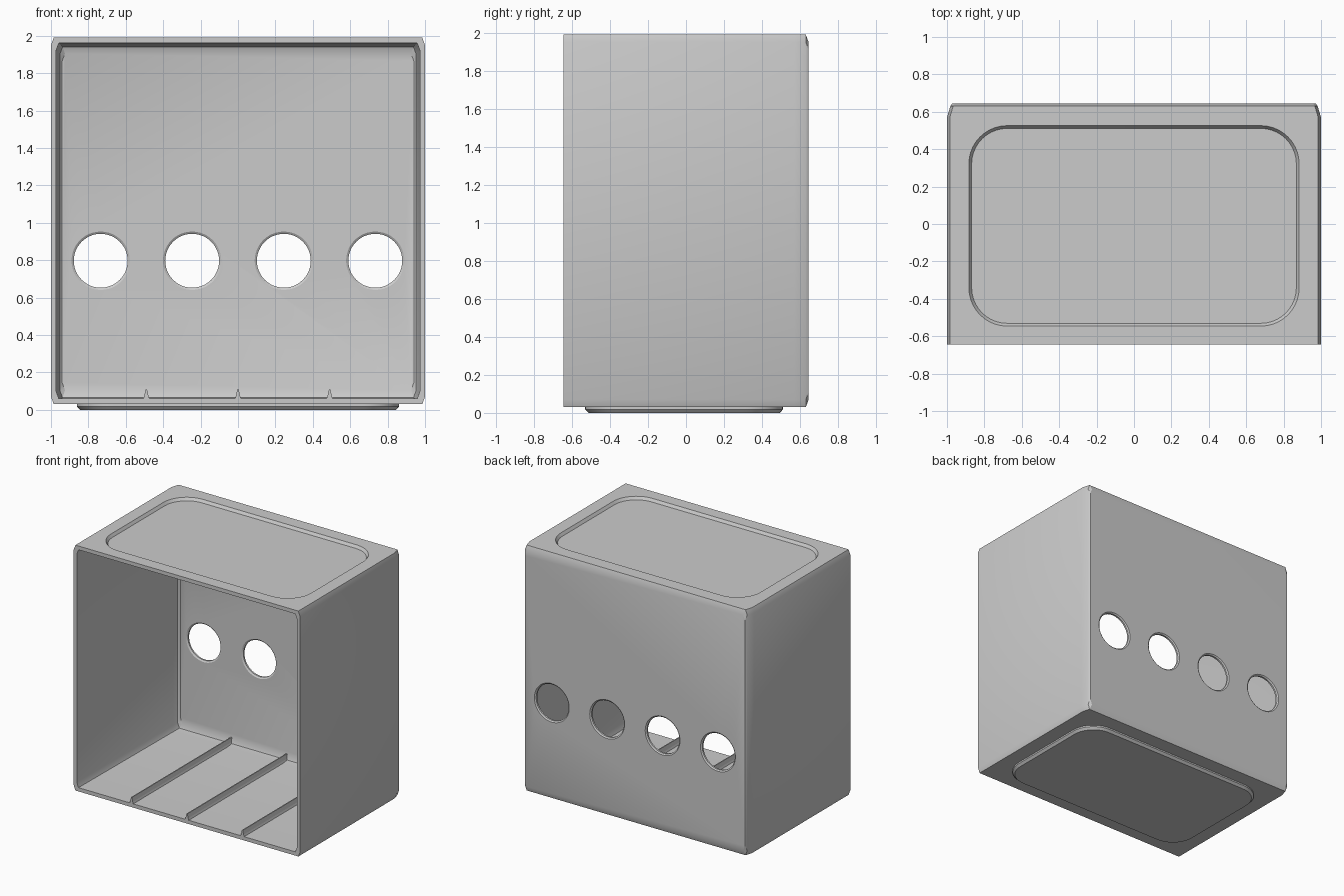
import bpy, bmesh, math

cube = bpy.data.objects.get("Cube")
if cube:
    bpy.data.objects.remove(cube, do_unlink=True)

GREY = (0.6, 0.6, 0.6, 1)
mat = bpy.data.materials.new("plain grey")
mat.use_nodes = True
mat.diffuse_color = GREY
for node in mat.node_tree.nodes:
    if node.type == 'BSDF_PRINCIPLED':
        node.inputs["Base Color"].default_value = GREY


def loft(name, rings):
    """Closed solid skinned through rings of equal point count."""
    bm = bmesh.new()
    loops = [[bm.verts.new(p) for p in ring] for ring in rings]
    n = len(loops[0])
    for a, b in zip(loops, loops[1:]):
        for i in range(n):
            j = (i + 1) % n
            bm.faces.new((a[i], a[j], b[j], b[i]))
    bm.faces.new(loops[0])
    bm.faces.new(loops[-1])
    bmesh.ops.recalc_face_normals(bm, faces=bm.faces)
    mesh = bpy.data.meshes.new(name)
    bm.to_mesh(mesh)
    bm.free()
    mesh.materials.append(mat)
    obj = bpy.data.objects.new(name, mesh)
    bpy.context.collection.objects.link(obj)
    return obj


def box_ring(y, half, low, high):
    """Upright rectangle with clipped corners."""
    cx, cz = 0.015, 0.04
    right = [(half - cx, low), (half, low + cz),
             (half, high - cz), (half - cx, high)]
    left = [(-x, z) for x, z in reversed(right)]
    return [(x, y, z) for x, z in right + left]


def round_ring(z, hx, hy, r, cy=-0.01, steps=10):
    """Flat rounded rectangle."""
    ring = []
    for k, (sx, sy) in enumerate([(1, 1), (-1, 1), (-1, -1), (1, -1)]):
        for i in range(steps + 1):
            a = math.pi / 2 * (k + i / steps)
            ring.append((sx * (hx - r) + r * math.cos(a),
                         cy + sy * (hy - r) + r * math.sin(a), z))
    return ring


def circle_ring(x, y, z, r, n=48):
    return [(x + r * math.cos(2 * math.pi * i / n), y,
             z + r * math.sin(2 * math.pi * i / n)) for i in range(n)]


def smooth(obj):
    bpy.ops.object.select_all(action='DESELECT')
    obj.select_set(True)
    bpy.context.view_layer.objects.active = obj
    bpy.ops.object.shade_smooth_by_angle(angle=math.radians(25))


def cut(target, cutter):
    """Subtract the cutter, then discard it."""
    mod = target.modifiers.new("cut", 'BOOLEAN')
    mod.operation = 'DIFFERENCE'
    mod.solver = 'EXACT'
    mod.object = cutter
    cutter.hide_render = True
    bpy.context.view_layer.objects.active = target
    bpy.ops.object.modifier_apply(modifier=mod.name)
    bpy.data.objects.remove(cutter, do_unlink=True)


FRONT, BACK, INNER = -0.645, 0.645, 0.615

# Outer case with softened back edges
case = loft("case", [
    box_ring(FRONT, 1, 0.03, 1.99),
    box_ring(0.57, 1, 0.03, 1.99),
    box_ring(0.63, 0.982, 0.03, 1.99),
    box_ring(BACK, 0.972, 0.07, 1.95)])

# Drafted inner cavity, open at the front
cut(case, loft("cavity", [
    box_ring(FRONT - 0.05, 0.974, 0.06, 1.96),
    box_ring(FRONT, 0.973, 0.06, 1.96),
    box_ring(0.55, 0.96, 0.06, 1.947),
    box_ring(0.6, 0.953, 0.065, 1.94),
    box_ring(INNER, 0.94, 0.105, 1.905)]))

# Row of round openings in the back wall, rims eased on both sides
for x in (-0.734, -0.245, 0.245, 0.734):
    rims = [(INNER - 0.05, 0.156), (INNER, 0.156), (INNER + 0.008, 0.144),
            (BACK - 0.008, 0.144), (BACK, 0.154), (BACK + 0.05, 0.154)]
    cut(case, loft("opening", [circle_ring(x, y, 0.797, r) for y, r in rims]))

# Stacking recess in the top
cut(case, loft("recess", [
    round_ring(1.968, 0.868, 0.521, 0.19),
    round_ring(1.99, 0.883, 0.536, 0.205),
    round_ring(2.02, 0.883, 0.536, 0.205)]))
smooth(case)

# Stacking foot under the base
foot = loft("foot", [
    round_ring(0.035, 0.862, 0.52, 0.2),
    round_ring(0.018, 0.862, 0.52, 0.2),
    round_ring(0, 0.845, 0.503, 0.183)])
smooth(foot)

# Divider ribs along the floor
for label, x in (("right", -0.49), ("middle", 0), ("left", 0.49)):
    half = [(0.018, 0.055), (0.011, 0.075), (0.004, 0.108)]
    section = half + [(-u, z) for u, z in reversed(half)]
    loft(label + "_floor_rib",
         [[(x + u, y, z) for u, z in section] for y in (FRONT, INNER + 0.002)])
